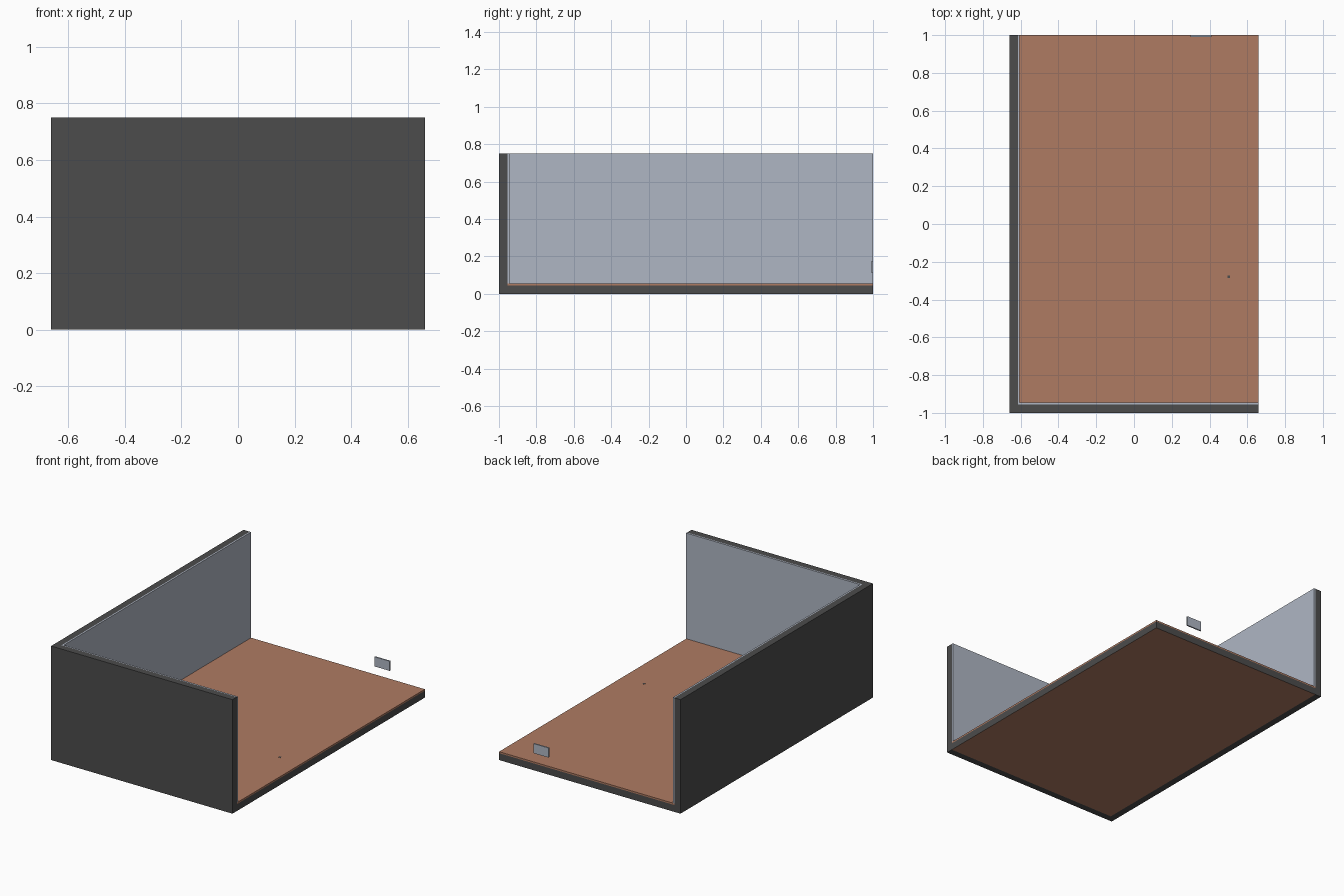
import bpy, bmesh
from mathutils import Vector

if "Cube" in bpy.data.objects:
    bpy.data.objects.remove(bpy.data.objects["Cube"])

# Overall room measurements
X, Y, H = 0.66, 1.0, 0.75      # half width, half length, wall height
WALL = 0.045                   # thickness of the dark shell
LINING = 0.01                  # plaster and floor covering thickness
XI, YI = -X + WALL, -Y + WALL  # inner faces of the shell


def material(name, rgb):
    m = bpy.data.materials.new(name)
    m.diffuse_color = (*rgb, 1.0)
    m.use_nodes = True
    m.node_tree.nodes["Principled BSDF"].inputs["Base Color"].default_value = m.diffuse_color
    return m


dark = material("dark grey", (0.072, 0.072, 0.072))
brown = material("terracotta brown", (0.43, 0.198, 0.123))
pale = material("pale blue grey", (0.43, 0.47, 0.55))


def box(name, lo, hi, mat):
    """Axis-aligned box between two corners."""
    bm = bmesh.new()
    bmesh.ops.create_cube(bm, size=1)
    lo, hi = Vector(lo), Vector(hi)
    for v in bm.verts:
        v.co = Vector([(lo[i] + hi[i]) / 2 + v.co[i] * (hi[i] - lo[i]) for i in range(3)])
    me = bpy.data.meshes.new(name)
    bm.to_mesh(me)
    bm.free()
    me.materials.append(mat)
    ob = bpy.data.objects.new(name, me)
    bpy.context.collection.objects.link(ob)
    return ob


# Dark structural shell
slab = box("floor_slab", (-X, -Y, 0), (X, Y, WALL), dark)
box("left_wall", (-X, -Y, WALL), (XI, Y, H), dark)
box("front_wall", (XI, -Y, WALL), (X, YI, H), dark)

# Underside of the slab: brown panel, dark border below the two walls
bm = bmesh.new()
bm.from_mesh(slab.data)
for co, no in (((XI, 0, 0), (1, 0, 0)), ((0, YI, 0), (0, 1, 0))):
    bmesh.ops.bisect_plane(bm, geom=bm.verts[:] + bm.edges[:] + bm.faces[:],
                           plane_co=co, plane_no=no)
bm.normal_update()
for f in bm.faces:
    c = f.calc_center_median()
    if f.normal.z < -0.9 and c.x > XI and c.y > YI:
        f.material_index = 1
bm.to_mesh(slab.data)
bm.free()
slab.data.materials.append(brown)

# Floor covering and wall plaster
top = WALL + LINING
box("floor_covering", (XI, YI, WALL), (X, Y, top), brown)
box("left_plaster", (XI, YI, top), (XI + LINING, Y, H), pale)
box("front_plaster", (XI + LINING, YI, top), (X, YI + LINING, H), pale)

# Small floor outlet and free-standing socket plate on the open back side
box("floor_outlet", (0.495, -0.287, top), (0.509, -0.273, top + 0.001), dark)
box("socket_plate", (0.30, 0.991, 0.112), (0.41, 1.0, 0.175), pale)
